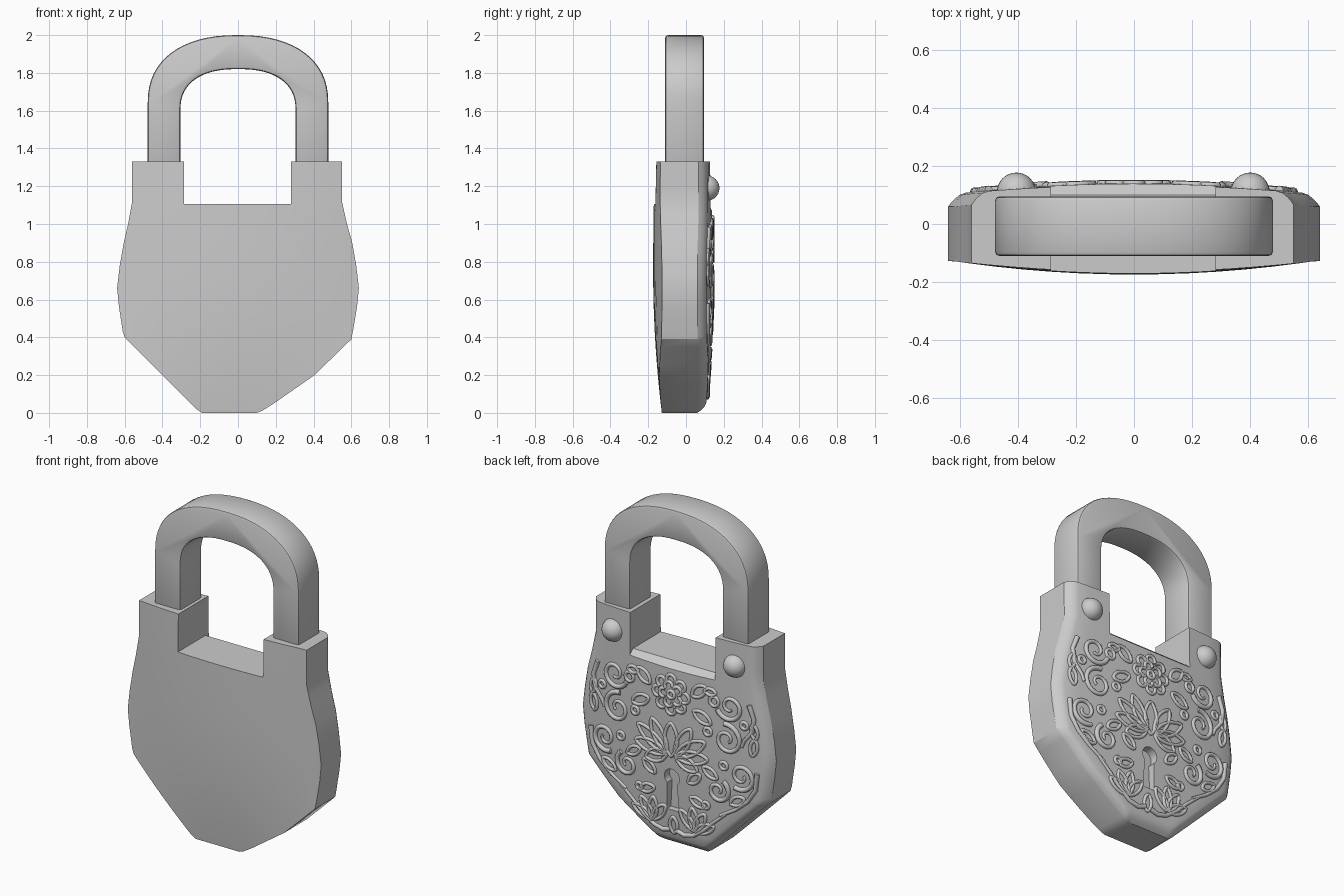
import bpy, bmesh
from math import sin, cos, pi, radians

if "Cube" in bpy.data.objects:
    bpy.data.objects.remove(bpy.data.objects["Cube"])

RIGHT = [(0, .10), (.012, .13), (.05, .19), (.2, .405), (.39, .6), (.43, .608), (.56, .63),
         (.66, .64), (.78, .626), (.9, .605), (1.0, .577), (1.12, .55), (1.33, .55)]
LEFT = [(0, .19), (.02, .22), (.2, .40), (.4, .60), (.43, .61), (.56, .63),
        (.66, .64), (.78, .626), (.9, .605), (1.0, .582), (1.12, .56), (1.33, .56)]


def width(table, z):
    for (z0, w0), (z1, w1) in zip(table, table[1:]):
        if z <= z1:
            return w0 + (w1 - w0) * (z - z0) / (z1 - z0)
    return table[-1][1]


def bulge(x, z):
    k = 1 - ((z - .75) / .75) ** 2 if z < .75 else 1 - .2 * ((z - .75) / .58) ** 2
    return max(0, 1 - (x / .62) ** 2) * k


def front_y(x, z):
    return -.128 - .046 * bulge(x, z)


def back_y(x, z):
    # domed face with a rounded outer edge
    d = min(width(RIGHT, z) - x, x + width(LEFT, z), z + .0)
    drop = .043 * (1 - min(max(d, 0) / .06, 1)) ** 2
    return .103 + .038 * bulge(x, z) - drop


def finish(ob, angle=35):
    bpy.ops.object.select_all(action='DESELECT')
    ob.select_set(True)
    bpy.context.view_layer.objects.active = ob
    for m in list(ob.modifiers):
        bpy.ops.object.modifier_apply(modifier=m.name)
    bpy.ops.object.shade_smooth_by_angle(angle=radians(angle))


def to_object(name, bm):
    bmesh.ops.recalc_face_normals(bm, faces=bm.faces)
    me = bpy.data.meshes.new(name)
    bm.to_mesh(me)
    bm.free()
    ob = bpy.data.objects.new(name, me)
    bpy.context.collection.objects.link(ob)
    return ob


def prism(name, pts, vec):
    bm = bmesh.new()
    f = bm.faces.new([bm.verts.new(p) for p in pts])
    r = bmesh.ops.extrude_face_region(bm, geom=[f])
    vs = [v for v in r['geom'] if isinstance(v, bmesh.types.BMVert)]
    bmesh.ops.translate(bm, verts=vs, vec=vec)
    return to_object(name, bm)


# Body: horizontal cross-sections stacked from the base to the top of the ears
heights = sorted({z for z, w in RIGHT + LEFT} | {.03, .1, .15, .25, .3, .35, .5, .72, .84, 1.06, 1.2})
insets = [0, .008, .02, .038, .06]
bm = bmesh.new()
rings = []
for z in heights:
    l, r = -width(LEFT, z), width(RIGHT, z)
    inner = [l + .06 + (r - l - .12) * i / 12 for i in range(1, 12)]
    xs = [l + d for d in insets] + inner + [r - d for d in reversed(insets)]
    ring = [(x, front_y(x, z), z) for x in xs] + [(x, back_y(x, z), z) for x in reversed(xs)]
    rings.append([bm.verts.new(p) for p in ring])
n = len(rings[0])
for a, b in zip(rings, rings[1:]):
    for i in range(n):
        bm.faces.new((a[i], a[(i + 1) % n], b[(i + 1) % n], b[i]))
bm.faces.new(rings[0])
bm.faces.new(rings[-1])
body = to_object("lock_body", bm)

# Notch between the ears (sloped at the back) and the keyhole
notch = prism("notch_cutter", [(-.285, y, z) for y, z in
              ((-.3, 1.105), (.10, 1.105), (.3, .93), (.3, 1.5), (-.3, 1.5))], (.565, 0, 0))
arc = [radians(-50 + 280 * i / 16) for i in range(17)]
hole = [(.05 * cos(a), .085, .42 + .05 * sin(a)) for a in arc] + [(-.04, .085, .22), (.04, .085, .22)]
keyhole = prism("keyhole_cutter", hole, (0, .2, 0))
for c in (notch, keyhole):
    m = body.modifiers.new("cut", 'BOOLEAN')
    m.operation, m.solver, m.object = 'DIFFERENCE', 'EXACT', c
finish(body, 32)
for c in (notch, keyhole):
    bpy.data.objects.remove(c)


# Shackle: flattened arch with softened edges
def arch(a, b, zc, e):
    out = [(-a, 1.3)]
    for i in range(33):
        t = pi - pi * i / 32
        s = 1 if cos(t) > 0 else -1
        out.append((s * a * abs(cos(t)) ** (2 / e), zc + b * abs(sin(t)) ** (2 / e)))
    return out + [(a, 1.3)]


loop = arch(.478, .36, 1.64, 2.3) + arch(.305, .22, 1.60, 2.4)[::-1]
shackle = prism("shackle", [(x, -.11, z) for x, z in loop], (0, .205, 0))
m = shackle.modifiers.new("soften", 'BEVEL')
m.width, m.segments, m.limit_method, m.angle_limit = .014, 2, 'ANGLE', radians(50)
finish(shackle, 40)

# Domed rivets on the ears
for name, x in (("rivet_left", -.405), ("rivet_right", .4)):
    bpy.ops.mesh.primitive_uv_sphere_add(segments=32, ring_count=16, radius=.067, location=(x, .11, 1.19))
    bpy.context.object.name = name
    bpy.ops.object.shade_smooth()

# Floral relief on the back: raised strokes that follow the domed surface
cu = bpy.data.curves.new("floral_relief", 'CURVE')
cu.dimensions = '3D'
cu.bevel_depth = .012
cu.bevel_resolution = 2
cu.use_fill_caps = True


def stroke(pts, closed=False, mirror=True, taper=False):
    for s in ((1, -1) if mirror else (1,)):
        sp = cu.splines.new('POLY')
        sp.points.add(len(pts) - 1)
        for i, (p, (x, z)) in enumerate(zip(sp.points, pts)):
            p.co = (s * x, back_y(s * x, z) + .001, z, 1)
            p.radius = 1.25 - .6 * i / len(pts) if taper else .85
        sp.use_cyclic_u = closed


def ring(x, z, r, mirror=True):
    stroke([(x + r * cos(i * pi / 8), z + r * sin(i * pi / 8)) for i in range(16)], True, mirror)


def leaf(x, z, length, wide, deg, mirror=True):
    a = radians(deg)
    pts = []
    for i in range(16):
        t = i * pi / 8
        u, v = length / 2 * (1 + cos(t)), wide / 2 * sin(t) * abs(sin(t)) ** .5
        pts.append((x + u * cos(a) - v * sin(a), z + u * sin(a) + v * cos(a)))
    stroke(pts, True, mirror)


def scroll(x, z, r, deg, turns):
    # spiral from the outside in
    k = 30
    stroke([(x + r * (1 - .8 * i / k) * cos(radians(deg) + 2 * pi * turns * i / k),
             z + r * (1 - .8 * i / k) * sin(radians(deg) + 2 * pi * turns * i / k))
            for i in range(k + 1)], taper=True)


# rosette: centre with two rows of curled petals
ring(0, .92, .022, False)
for count, rad, size in ((5, .05, .026), (8, .088, .03)):
    for i in range(count):
        a = 2 * pi * i / count
        stroke([(rad * cos(a) + size * cos(a + t * .5), .92 + rad * sin(a) + size * sin(a + t * .5))
                for t in range(-4, 5)], mirror=False)
# lotus above the keyhole
leaf(0, .55, .2, .085, 90, False)
for deg, length in ((62, .21), (34, .23), (8, .21), (-22, .15)):
    leaf(.03, .56, length, .075, deg)
# side scrolls
scroll(.38, .94, .085, 200, 1.3)
scroll(.36, .74, .095, 100, -1.4)
scroll(.45, .54, .085, 240, 1.4)
scroll(.30, .42, .075, 60, -1.3)
stroke([(.50, .98), (.53, .90), (.52, .82), (.47, .76), (.455, .72)], taper=True)
stroke([(.55, .58), (.54, .48), (.49, .40), (.41, .33), (.31, .27)], taper=True)
# scattered leaves and buds
for x, z, length, wide, deg in ((.14, .95, .11, .06, 40), (.15, .86, .12, .06, -25), (.22, 1.0, .07, .04, 0),
                                (.52, .68, .1, .045, 80), (.54, .78, .09, .04, 100), (.21, .54, .1, .05, -30),
                                (.11, .42, .1, .05, 40), (.38, .36, .1, .05, 30), (.12, .33, .1, .05, -20)):
    leaf(x, z, length, wide, deg)
for x, z, r in ((.28, .95, .028), (.24, .76, .022), (.47, .85, .02), (.22, .31, .02), (.34, .58, .022)):
    ring(x, z, r)
# bottom blossoms
for deg in (25, 60, 95, 130):
    leaf(.14, .13, .14, .055, deg)
stroke([(.02, .1), (.07, .085), (.13, .1), (.2, .15), (.27, .22), (.35, .29)], taper=True)
leaf(0, .08, .1, .05, 90, False)

relief = bpy.data.objects.new("floral_relief", cu)
bpy.context.collection.objects.link(relief)
